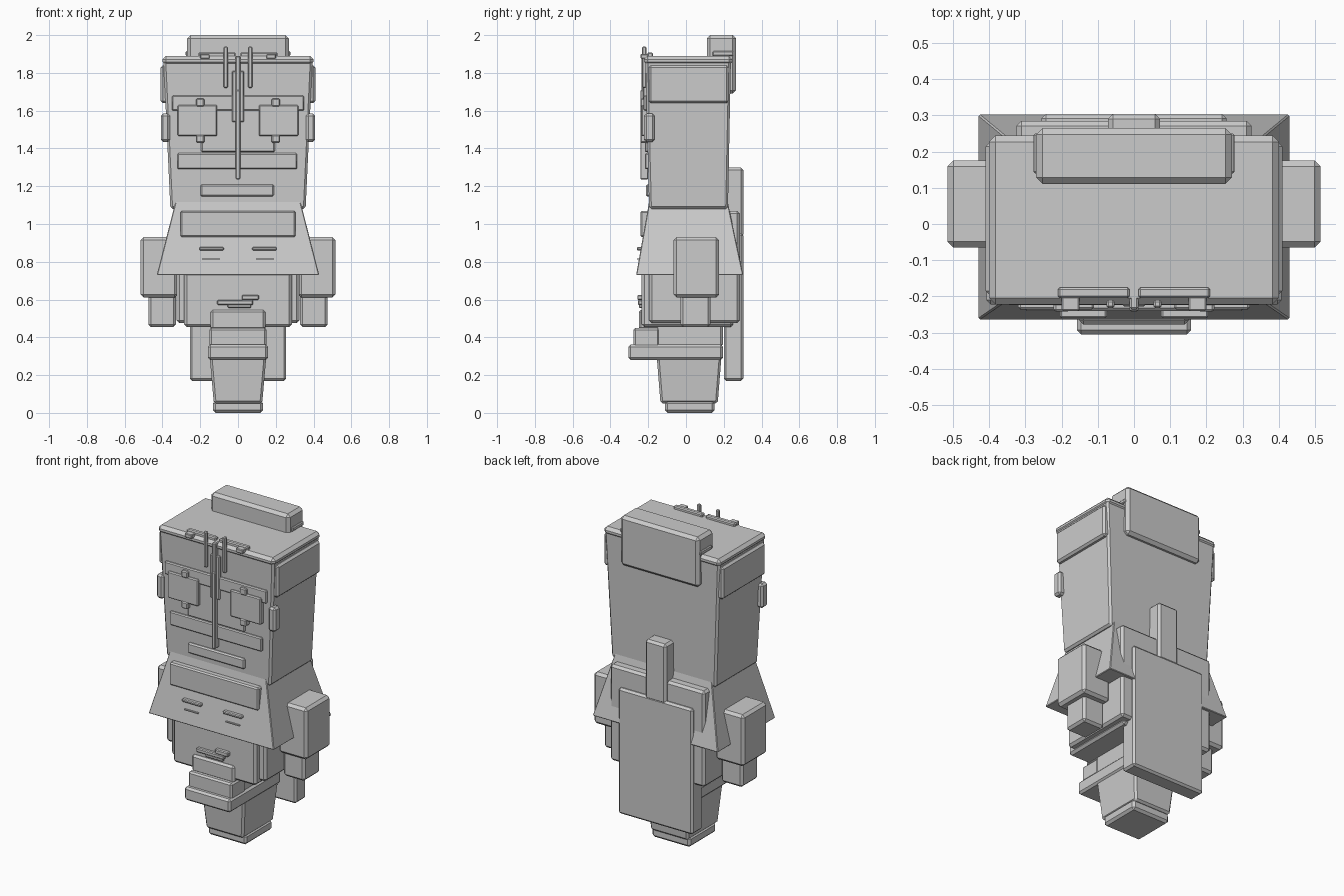
import bpy, bmesh


def taper(name, z0, z1, low, high, bevel=0.012):
    """Chamfered block; low and high are (x0, x1, y0, y1) rectangles."""
    bm = bmesh.new()
    rings = []
    for z, (x0, x1, y0, y1) in ((z0, low), (z1, high)):
        rings.append([bm.verts.new(p) for p in
                      ((x0, y0, z), (x1, y0, z), (x1, y1, z), (x0, y1, z))])
    a, b = rings
    bm.faces.new(a[::-1])
    bm.faces.new(b)
    for i in range(4):
        j = (i + 1) % 4
        bm.faces.new((a[i], a[j], b[j], b[i]))
    if bevel:
        bmesh.ops.bevel(bm, geom=bm.edges[:], offset=bevel, segments=1,
                        affect='EDGES', clamp_overlap=True)
    me = bpy.data.meshes.new(name)
    bm.to_mesh(me)
    bm.free()
    ob = bpy.data.objects.new(name, me)
    bpy.context.collection.objects.link(ob)
    return ob


def box(name, x0, x1, y0, y1, z0, z1, bevel=0.012):
    r = (x0, x1, y0, y1)
    return taper(name, z0, z1, r, r, bevel)


def pair(name, x0, x1, *rest, **kw):
    """Block on the right and its mirror image on the left."""
    box(name + "_right", x0, x1, *rest, **kw)
    box(name + "_left", -x1, -x0, *rest, **kw)


# Upper body, its lid and the flared skirt
taper("upper_body", 1.08, 1.875, (-.358, .358, -.195, .222), (-.395, .395, -.215, .238))
box("upper_lid", -.40, .40, -.222, .245, 1.84, 1.89, .018)
taper("skirt", .73, 1.16, (-.43, .43, -.264, .303), (-.32, .32, -.188, .212), .004)

# Head side plates, side knobs and rear top block
pair("side_plate", .37, .41, -.197, .226, 1.64, 1.84)
pair("side_knob", .36, .408, -.222, -.166, 1.435, 1.585)
box("rear_top_block", -.27, .27, .11, .265, 1.69, 2.0, .018)
box("rear_top_core", -.278, .278, .14, .25, 1.89, 1.915, .005)

# Front face panels
box("brow_bar", -.35, .35, -.224, -.18, 1.60, 1.68, .006)
box("face_panel", -.195, .195, -.217, -.18, 1.38, 1.61, .006)
box("mouth_bar", -.32, .312, -.217, -.18, 1.29, 1.375, .006)
box("belt_block", -.198, .19, -.212, -.17, 1.145, 1.21, .008)
pair("square_plate", .11, .32, -.236, -.19, 1.465, 1.63, bevel=.006)
for name, z in (("lower_tab", 1.43), ("upper_tab", 1.622)):
    pair(name, .178, .222, -.242, -.19, z, z + .042, bevel=.006)

# Centre staff, antennae and the plates on the lid
box("centre_staff", -.012, .012, -.242, -.2, 1.235, 1.71, .005)
box("staff_upper", -.012, .012, -.236, -.2, 1.70, 1.89, .005)
box("staff_holder", -.032, .032, -.228, -.2, 1.54, 1.81, .005)
pair("antenna", .054, .076, -.232, -.21, 1.72, 1.94, bevel=.005)
pair("lid_plate", .012, .21, -.205, -.175, 1.88, 1.908, bevel=.006)
pair("lid_clip", .15, .20, -.24, -.2, 1.875, 1.9, bevel=.004)

# Skirt front detail
box("chest_panel", -.305, .305, -.24, -.17, .93, 1.07, .008)
pair("skirt_slot", .075, .205, -.26, -.22, .86, .878, bevel=.005)
pair("skirt_line", .095, .19, -.259, -.22, .812, .818, bevel=0)

# Hips and buckle
box("hip_block", -.325, .325, -.195, .285, .475, 1.07, .014)
box("pelvis", -.285, .285, -.235, .25, .455, .78, .014)
box("buckle_top", .02, .11, -.258, -.22, .597, .625, .005)
box("buckle_middle", -.11, .08, -.255, -.22, .572, .597, .005)
box("buckle_bottom", -.055, .07, -.25, -.22, .555, .575, .005)

# Arms
pair("arm", .32, .515, -.065, .175, .61, .93, bevel=.016)
pair("hand", .328, .475, -.03, .13, .455, .63, bevel=.014)

# Back panel and holder
box("back_panel", -.255, .255, .20, .304, .17, .95, .012)
box("back_holder", -.072, .072, .20, .304, .93, 1.30, .014)

# Stepped base: leg tiers, band, tapered foot and sole
box("front_tier_top", -.145, .145, -.25, .0, .44, .545)
box("front_tier_middle", -.15, .15, -.277, -.14, .35, .45, .01)
box("leg_core", -.145, .145, -.16, .195, .35, .47)
box("base_band", -.158, .158, -.305, .195, .28, .362)
taper("foot", .05, .30, (-.128, .128, -.135, .168), (-.15, .15, -.155, .188))
box("sole", -.132, .132, -.112, .152, 0, .065, .014)
